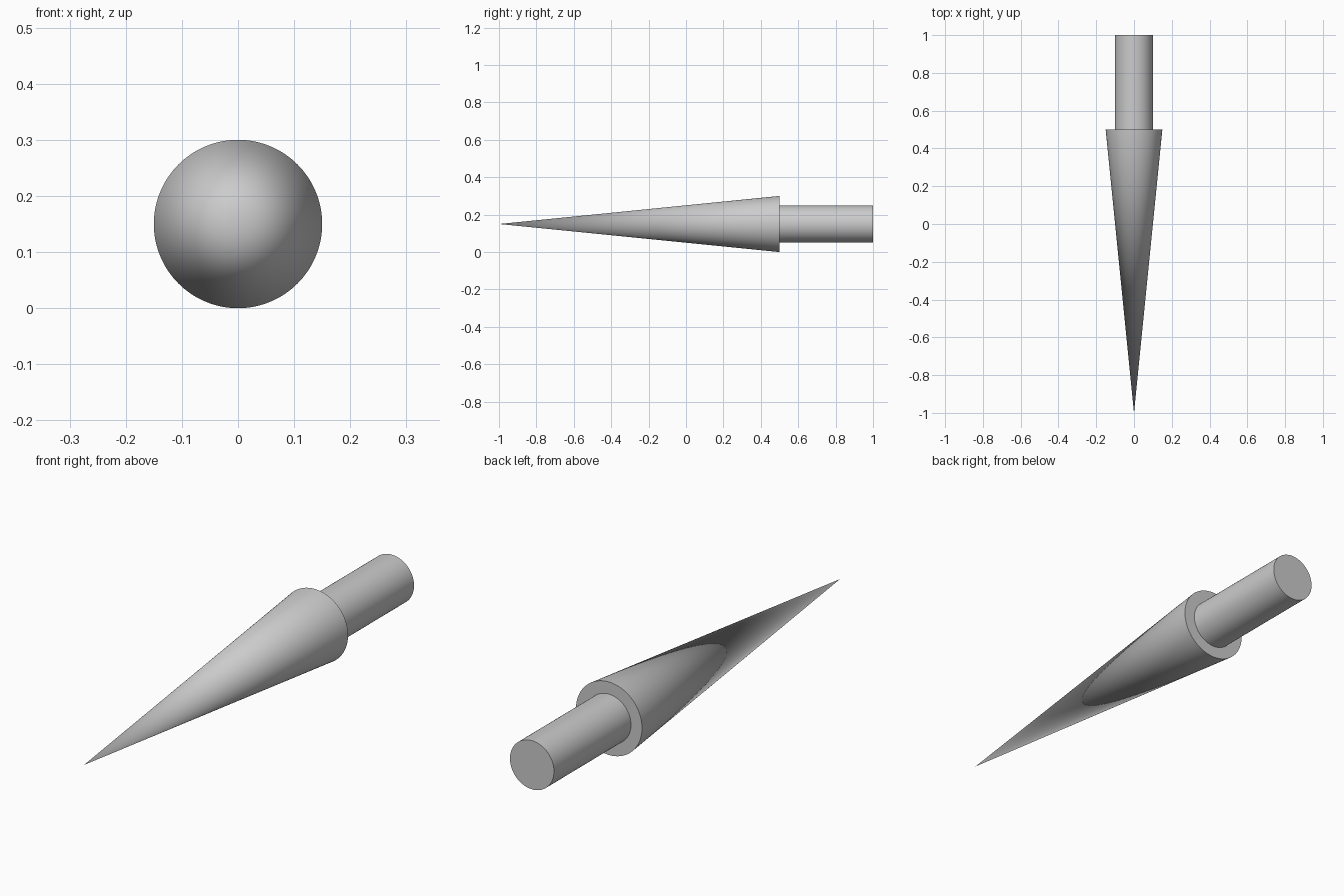
import bpy
from math import radians

if "Cube" in bpy.data.objects:
    bpy.data.objects.remove(bpy.data.objects["Cube"])

AXIS_Z = 0.15


def turned_part(name, r_back, r_front, y_back, y_front):
    """Round solid lying along y, from y_back to y_front."""
    bpy.ops.mesh.primitive_cone_add(
        vertices=128, radius1=r_back, radius2=r_front, depth=y_back - y_front,
        location=(0, (y_back + y_front) / 2, AXIS_Z), rotation=(radians(90), 0, 0))
    part = bpy.context.object
    part.name = name
    bpy.ops.object.transform_apply(location=True, rotation=True, scale=True)
    bpy.ops.object.shade_smooth_by_angle(angle=radians(30))
    return part


# Long tapered spike with its tip at the front
turned_part("spike", 0.15, 0.0, 0.5, -1.0)

# Straight round shank behind the spike
turned_part("shank", 0.10, 0.10, 1.0, 0.5)
